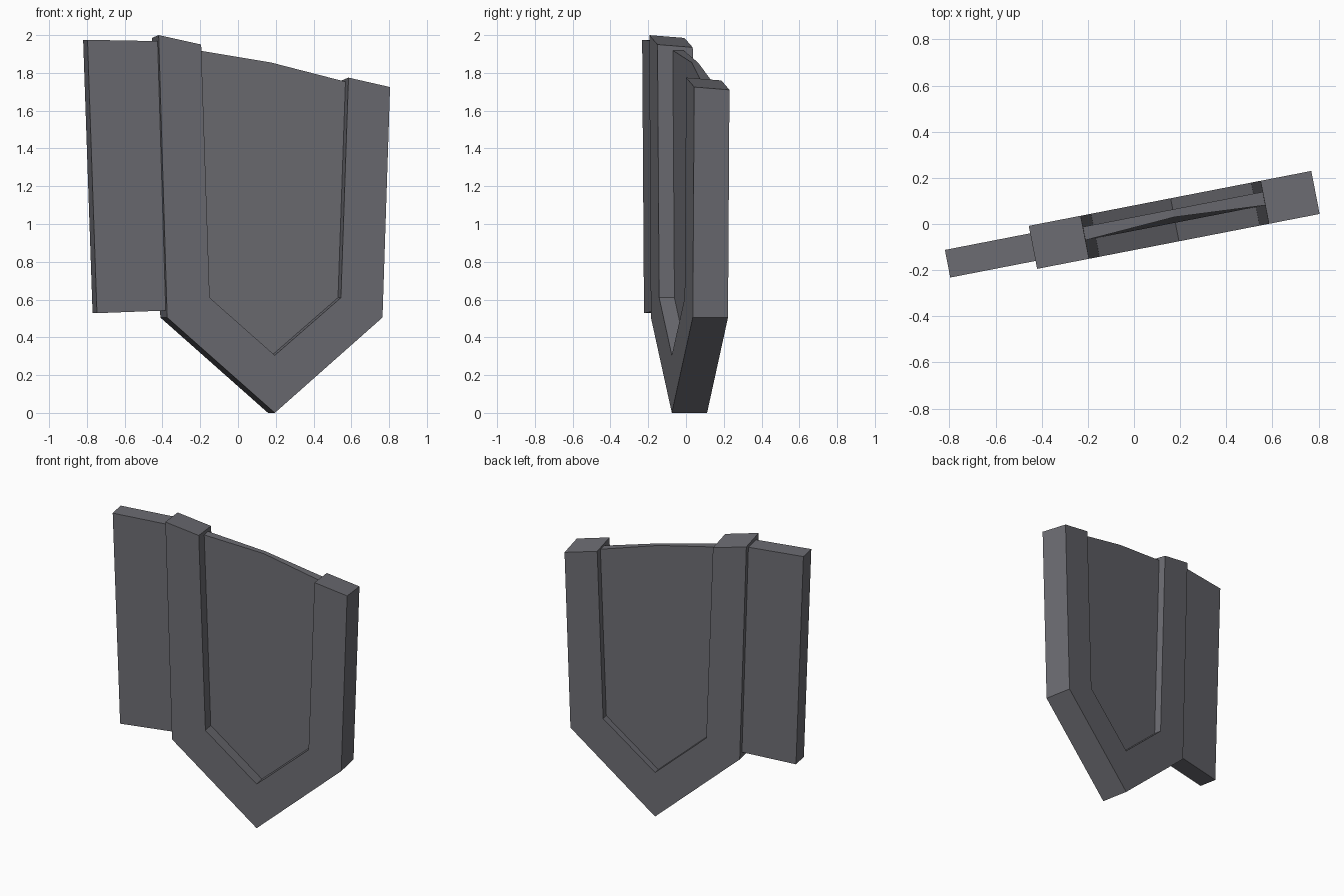
import bpy, bmesh, math
from mathutils import Vector

cube = bpy.data.objects.get("Cube")
if cube:
    bpy.data.objects.remove(cube, do_unlink=True)

mat = bpy.data.materials.new("slate grey")
mat.use_nodes = True
grey = (0.15, 0.15, 0.168, 1)
mat.diffuse_color = grey
mat.node_tree.nodes["Principled BSDF"].inputs["Base Color"].default_value = grey

# The whole shield is turned about the vertical axis
ANGLE = math.radians(11)
BACKWARD = Vector((-math.sin(ANGLE), math.cos(ANGLE), 0))
TIP = Vector((0.195, -0.075, 0))


def place(x, z, depth):
    """Point on the turned front plane, pushed back by depth."""
    front = Vector((x, TIP.y + (x - TIP.x) * math.tan(ANGLE), z))
    return front + BACKWARD * depth


def slab(name, profile, front, back, drop=0, dents={}):
    """Extrude an (x, z) profile; drop lowers the rear top edge."""
    bm = bmesh.new()
    near = [bm.verts.new(place(x, z, front + dents.get(i, 0)))
            for i, (x, z) in enumerate(profile)]
    far = [bm.verts.new(place(x, z - (drop if z > 1.6 else 0), back))
           for x, z in profile]
    bm.faces.new(near)
    bm.faces.new(far[::-1])
    for i in range(len(profile)):
        j = (i + 1) % len(profile)
        bm.faces.new((near[i], far[i], far[j], near[j]))
    bmesh.ops.recalc_face_normals(bm, faces=bm.faces)
    mesh = bpy.data.meshes.new(name)
    bm.to_mesh(mesh)
    bm.free()
    mesh.materials.append(mat)
    obj = bpy.data.objects.new(name, mesh)
    bpy.context.collection.objects.link(obj)
    return obj


# Thick pointed frame with two upright posts
slab("frame", [(-0.42, 2.0), (-0.195, 1.95), (-0.15, 0.61), (0.195, 0.305),
               (0.545, 0.61), (0.585, 1.775), (0.805, 1.725), (0.765, 0.505),
               (0.195, 0), (-0.375, 0.505)], 0, 0.19, drop=0.015)

# Recessed panel, its top middle point set slightly back
slab("inner_panel", [(-0.2, 1.92), (0.195, 1.855), (0.59, 1.752), (0.55, 0.605),
                     (0.195, 0.295), (-0.155, 0.605)], 0.082, 0.141, dents={1: 0.025})

# Thinner side plate against the frame's right edge
slab("side_plate", [(-0.79, 1.975), (-0.41, 1.968), (-0.365, 0.542), (-0.74, 0.528)],
     0.035, 0.157)
